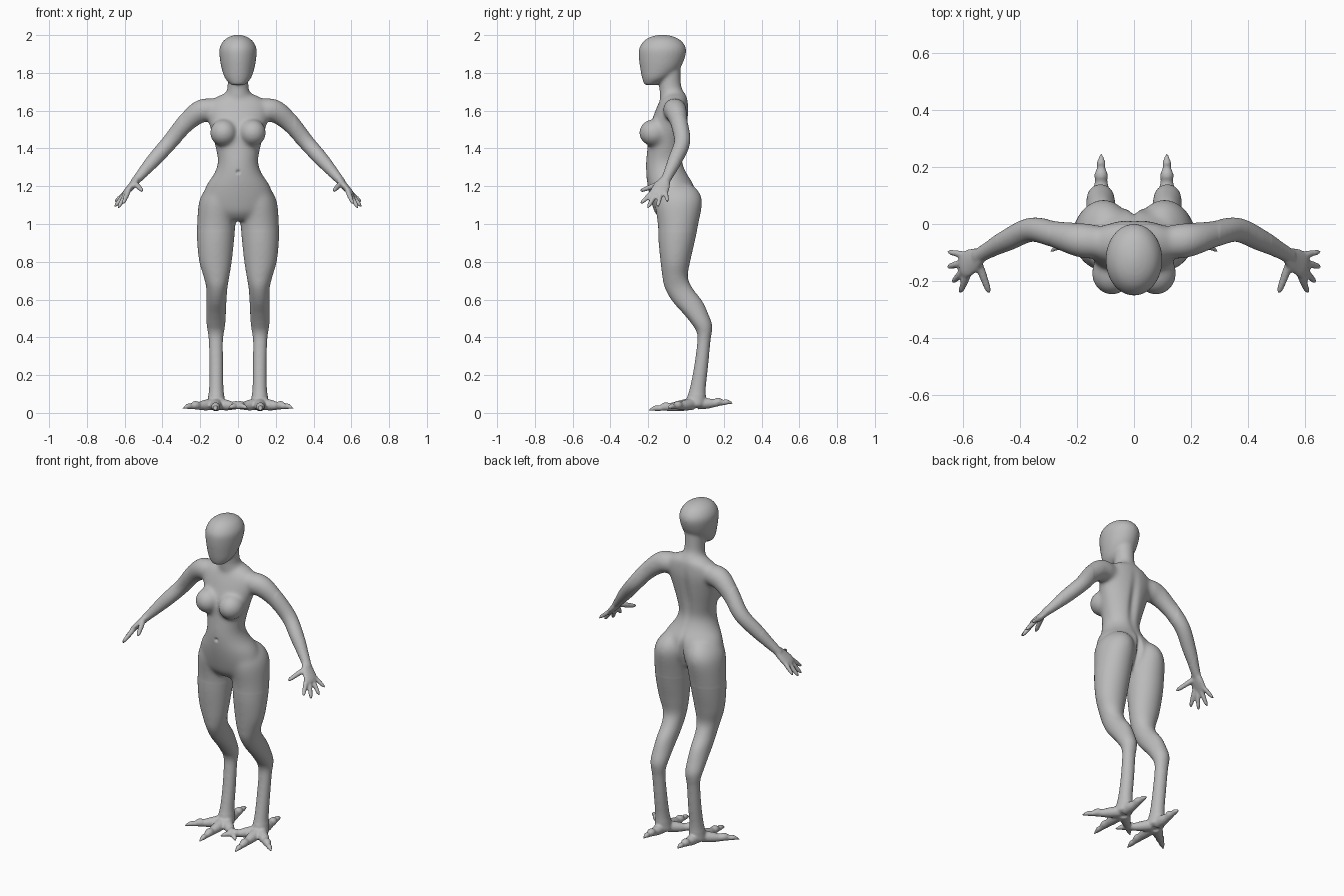
import bpy, bmesh, math
from mathutils import Vector

if "Cube" in bpy.data.objects:
    bpy.data.objects.remove(bpy.data.objects["Cube"])

skin = bpy.data.materials.new("plain grey")
skin.use_nodes = True
GREY = (0.5, 0.5, 0.5, 1)
skin.diffuse_color = GREY
skin.node_tree.nodes["Principled BSDF"].inputs["Base Color"].default_value = GREY

bm = bmesh.new()
SIDES = 28


def refine(rows, steps=5):
    """Catmull-Rom interpolation of rows of numbers."""
    rows = [Vector(r) for r in rows]
    out = []
    for i in range(len(rows) - 1):
        a, b = rows[max(i - 1, 0)], rows[i]
        c, d = rows[i + 1], rows[min(i + 2, len(rows) - 1)]
        for k in range(steps):
            t = k / steps
            out.append(b + (c - a) * (t / 2)
                       + (a * 2 - b * 5 + c * 4 - d) * (t * t / 2)
                       + (b * 3 - a - c * 3 + d) * (t ** 3 / 2))
    return out + [rows[-1]]


def skin_rings(rings):
    """Close a stack of (centre, side vector, depth vector) ellipses."""
    loops = []
    for c, u, v in rings:
        angles = [math.tau * i / SIDES for i in range(SIDES)]
        loops.append([bm.verts.new(c + u * math.cos(a) + v * math.sin(a)) for a in angles])
    faces = [bm.faces.new(loops[0]), bm.faces.new(loops[-1])]
    for p, q in zip(loops, loops[1:]):
        for i in range(SIDES):
            j = (i + 1) % SIDES
            faces.append(bm.faces.new((p[i], p[j], q[j], q[i])))
    bmesh.ops.recalc_face_normals(bm, faces=faces)


def stack(rows, side=1):
    """Level rings: height, middle x, half width, front y, back y."""
    rings = []
    for z, x, w, front, back in refine(rows):
        rings.append((Vector((x * side, (front + back) / 2, z)),
                      Vector((max(w, .004), 0, 0)),
                      Vector((0, max((back - front) / 2, .004), 0))))
    skin_rings(rings)


def tube(rows, side=1, ref=(0, 1, 0)):
    """Tube along a path: x, y, z, radius along ref, radius across it."""
    pts = refine(rows)
    pos = [Vector((p[0] * side, p[1], p[2])) for p in pts]
    rings = []
    for i, p in enumerate(pts):
        t = (pos[min(i + 1, len(pos) - 1)] - pos[max(i - 1, 0)]).normalized()
        across = t.cross(Vector(ref)).normalized()
        along = across.cross(t)
        rings.append((pos[i], along * max(p[3], .002), across * max(p[4], .002)))
    skin_rings(rings)


def ball(centre, radii):
    new = bmesh.ops.create_uvsphere(bm, u_segments=28, v_segments=18, radius=1)["verts"]
    for v in new:
        v.co = Vector([c + r * p for c, r, p in zip(centre, radii, v.co)])


def lerp(a, b, t):
    return Vector(a).lerp(Vector(b), t)


# head
stack([(1.735, 0, .035, -.22, -.16), (1.77, 0, .068, -.232, -.09),
       (1.82, 0, .086, -.242, -.035), (1.88, 0, .097, -.25, -.006),
       (1.93, 0, .098, -.248, 0), (1.97, 0, .077, -.222, -.025),
       (1.992, 0, .045, -.185, -.065), (2.002, 0, .01, -.14, -.11)])
# neck
stack([(1.60, 0, .08, -.13, 0), (1.68, 0, .07, -.14, .0),
       (1.73, 0, .055, -.142, -.025), (1.84, 0, .06, -.15, -.03)])
# torso
stack([(1.02, 0, .10, -.13, -.01), (1.06, 0, .16, -.165, .02),
       (1.12, 0, .19, -.185, .05), (1.20, 0, .17, -.203, .045),
       (1.27, 0, .125, -.212, .005), (1.33, 0, .107, -.212, -.015),
       (1.40, 0, .118, -.205, -.01), (1.50, 0, .145, -.195, .005),
       (1.58, 0, .165, -.17, .014), (1.64, 0, .16, -.145, .012),
       (1.675, 0, .11, -.125, .005), (1.695, 0, .06, -.10, -.02)])

for s in (1, -1):
    # breast
    ball((.077 * s, -.172, 1.483), (.072, .077, .072))
    # thigh, calf and shank
    stack([(1.21, .095, .045, -.10, .03), (1.17, .10, .083, -.155, .07),
           (1.11, .107, .101, -.165, .086), (1.0, .115, .102, -.15, .066),
           (.9, .119, .097, -.145, .045), (.8, .119, .086, -.135, .022),
           (.72, .114, .068, -.125, .01), (.66, .112, .056, -.112, .035),
           (.59, .114, .053, -.072, .088), (.52, .116, .052, -.01, .12),
           (.47, .117, .05, .03, .138), (.43, .117, .044, .055, .138),
           (.38, .117, .038, .06, .13), (.25, .115, .037, .043, .118),
           (.14, .115, .038, .022, .106), (.08, .115, .044, .005, .105),
           (.04, .115, .048, -.005, .10), (.028, .115, .03, .01, .08)], s)
    # toes with claws: forward, outer, inner and heel
    for tip in ((.12, -.205, .01), (.295, -.10, .022), (-.055, -.10, .022), (.115, .25, .05)):
        root = (.115, .045, .05)
        path = []
        for t, lift, r in ((.1, 0, .034), (.35, 0, .029), (.52, .002, .022), (.62, .008, .024),
                           (.74, .004, .015), (.82, .008, .016), (.92, .005, .009), (1, -.003, .002)):
            p = lerp(root, tip, t)
            path.append((p.x, p.y, p.z + lift, r * .95, r))
        tube(path, s, (0, 0, 1))
    # arm
    tube([(.10, -.06, 1.605, .05, .05), (.16, -.06, 1.605, .062, .062),
          (.21, -.052, 1.59, .058, .06), (.28, -.035, 1.53, .047, .05),
          (.36, -.02, 1.435, .043, .043), (.44, -.055, 1.345, .039, .039),
          (.51, -.092, 1.265, .029, .028), (.55, -.115, 1.22, .026, .021)], s)
    # palm
    tube([(.53, -.105, 1.243, .024, .02), (.56, -.125, 1.205, .042, .019),
          (.59, -.142, 1.172, .047, .016), (.605, -.148, 1.155, .035, .011)], s)
    # fingers and thumb
    for base, tip, r in (((.585, -.11, 1.175), (.652, -.097, 1.118), .012),
                         ((.59, -.133, 1.17), (.652, -.15, 1.092), .013),
                         ((.588, -.155, 1.17), (.634, -.203, 1.085), .013),
                         ((.58, -.17, 1.175), (.608, -.24, 1.108), .013),
                         ((.545, -.135, 1.215), (.506, -.242, 1.175), .014)):
        tube([(*lerp(base, tip, t), r * k, r * k)
              for t, k in ((-.1, 1), (.3, 1.05), (.6, .95), (.88, .75), (1.03, .2))], s, (.3, .2, 1))

# fuse all the forms into one skin
rough = bpy.data.meshes.new("rough_body")
bm.to_mesh(rough)
bm.free()
body = bpy.data.objects.new("body", rough)
bpy.context.collection.objects.link(body)
fuse = body.modifiers.new("fuse", "REMESH")
fuse.mode = "VOXEL"
fuse.voxel_size = .006
bpy.context.view_layer.update()
fused = bpy.data.meshes.new_from_object(body.evaluated_get(bpy.context.evaluated_depsgraph_get()))
body.modifiers.clear()
body.data = fused
bpy.data.meshes.remove(rough)

# blend the joins, softer on the trunk than on hands and feet
bm = bmesh.new()
bm.from_mesh(fused)


def soften(verts, times):
    for _ in range(times):
        bmesh.ops.smooth_vert(bm, verts=verts, factor=.5, use_axis_x=True,
                              use_axis_y=True, use_axis_z=True)


def bump(d, width):
    return math.exp(-(d / width) ** 2)


soften(bm.verts[:], 3)
soften([v for v in bm.verts if .1 < v.co.z and abs(v.co.x) < .48], 8)
soften([v for v in bm.verts if .96 < v.co.z < 1.72 and abs(v.co.x) < .3], 22)

# spine groove, seat cleft and navel
bm.normal_update()
for v in bm.verts:
    x, y, z = v.co
    if v.normal.y > .2:
        v.co.y -= .014 * bump(x, .025) * bump(z - 1.45, .14)
        v.co.y -= .022 * bump(x, .014) * bump(z - 1.12, .08)
    elif v.normal.y < -.5:
        v.co.y += .012 * bump(math.hypot(x, z - 1.275), .009)
bm.to_mesh(fused)
bm.free()

fused.materials.clear()
fused.materials.append(skin)
for p in fused.polygons:
    p.material_index = 0
    p.use_smooth = True
